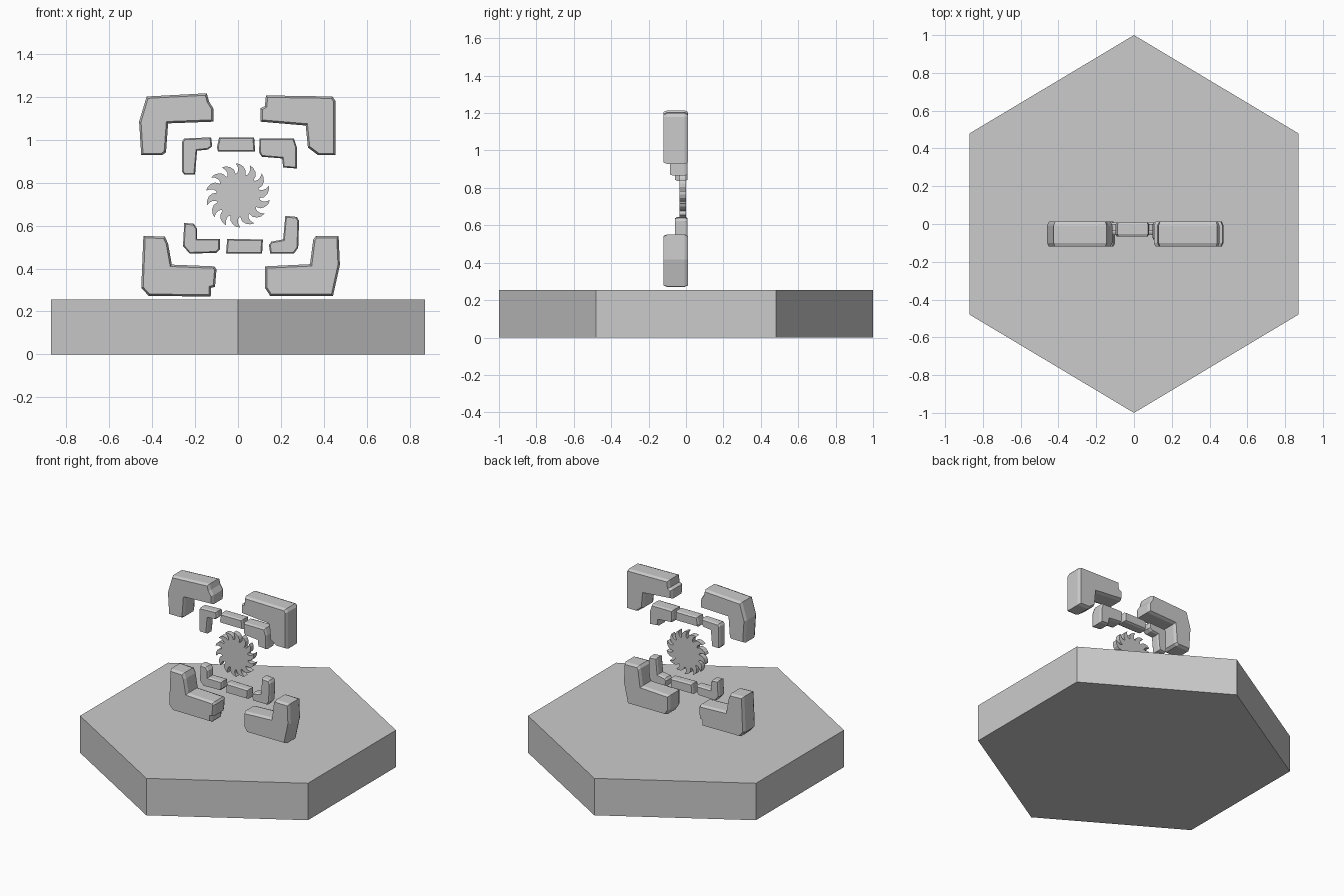
import bpy, bmesh, math

if "Cube" in bpy.data.objects:
    bpy.data.objects.remove(bpy.data.objects["Cube"])

grey = bpy.data.materials.new("stone grey")
grey.diffuse_color = (0.6, 0.6, 0.6, 1)
grey.use_nodes = True
grey.node_tree.nodes["Principled BSDF"].inputs["Base Color"].default_value = grey.diffuse_color


def slab(name, pts, y0, y1, t=0.0, d=0.0):
    """Extrude an x/z outline from y0 (front) to y1, with chamfered rims."""
    bm = bmesh.new()
    front = bm.faces.new([bm.verts.new((x, y0 + d, z)) for x, z in pts])
    ext = bmesh.ops.extrude_face_region(bm, geom=[front])["geom"]
    for g in ext:
        if isinstance(g, bmesh.types.BMVert):
            g.co.y = y1 - d
    bmesh.ops.recalc_face_normals(bm, faces=bm.faces[:])
    if t > 0:
        caps = [f for f in bm.faces if abs(f.normal.y) > 0.9]
        for f in caps:
            bmesh.ops.inset_region(bm, faces=[f], thickness=t, depth=d,
                                   use_even_offset=True)
    me = bpy.data.meshes.new(name)
    bm.to_mesh(me)
    bm.free()
    me.materials.append(grey)
    ob = bpy.data.objects.new(name, me)
    bpy.context.collection.objects.link(ob)
    return ob


# hexagonal base
bm = bmesh.new()
hexagon = [(0, -1), (.87, -.48), (.87, .48), (0, 1), (-.87, .48), (-.87, -.48)]
f = bm.faces.new([bm.verts.new((x, y, 0)) for x, y in hexagon])
for g in bmesh.ops.extrude_face_region(bm, geom=[f])["geom"]:
    if isinstance(g, bmesh.types.BMVert):
        g.co.z = 0.255
bmesh.ops.recalc_face_normals(bm, faces=bm.faces[:])
me = bpy.data.meshes.new("hex_base")
bm.to_mesh(me)
bm.free()
me.materials.append(grey)
bpy.context.collection.objects.link(bpy.data.objects.new("hex_base", me))

# large corner brackets
BIG = (-0.12, 0.012, 0.009, 0.02)
slab("outer_bracket_top_left", [
    (-.425, 1.2), (-.145, 1.215), (-.135, 1.177), (-.115, 1.145), (-.115, 1.083),
    (-.325, 1.075), (-.335, .94), (-.353, .927), (-.45, .927), (-.46, 1.083)], *BIG)
slab("outer_bracket_top_right", [
    (.13, 1.205), (.44, 1.2), (.453, 1.18), (.453, .927), (.373, .927),
    (.325, .963), (.315, 1.065), (.105, 1.083), (.105, 1.145), (.125, 1.155)], *BIG)
slab("outer_bracket_bottom_left", [
    (-.44, .552), (-.34, .548), (-.325, .515), (-.308, .418), (-.11, .41),
    (-.1, .395), (-.107, .315), (-.125, .31), (-.127, .27), (-.415, .272),
    (-.45, .31)], *BIG)
slab("outer_bracket_bottom_right", [
    (.363, .552), (.468, .55), (.474, .417), (.442, .272), (.15, .272),
    (.125, .31), (.125, .41), (.335, .42), (.35, .535)], *BIG)

# small inner brackets and bars
SMALL = (-0.058, 0.008, 0.006, 0.012)
slab("inner_bracket_top_left", [
    (-.25, 1.005), (-.125, 1.01), (-.12, .968), (-.14, .953), (-.19, .948),
    (-.2, .837), (-.25, .837), (-.26, .85), (-.26, .99)], *SMALL)
slab("inner_bracket_top_right", [
    (.1, 1.005), (.26, 1.005), (.274, .963), (.274, .865), (.21, .87),
    (.205, .912), (.11, .92), (.098, .94)], -0.085, 0.008, 0.006, 0.015)
slab("inner_bracket_bottom_left", [
    (-.25, .612), (-.205, .608), (-.19, .585), (-.19, .538), (-.084, .538),
    (-.084, .49), (-.1, .473), (-.225, .469), (-.256, .505)], *SMALL)
slab("inner_bracket_bottom_right", [
    (.22, .645), (.274, .64), (.284, .622), (.28, .497), (.26, .469),
    (.15, .469), (.144, .51), (.155, .525), (.21, .535)], *SMALL)
slab("inner_bar_top", [
    (-.088, 1.01), (.075, 1.01), (.08, .944), (-.093, .944), (-.098, .963)],
    -0.065, 0.008, 0.006, 0.012)
slab("inner_bar_bottom", [
    (-.05, .538), (.116, .535), (.112, .469), (-.056, .469)], *SMALL)

# central saw-toothed disc with hooked teeth
n = 14
tooth = [(.1, 0), (.121, .05), (.136, .16), (.146, .29), (.15, .42),
         (.133, .355), (.117, .335), (.104, .375)]
outline = []
for i in range(n):
    for r, a in tooth:
        a += 2 * math.pi * i / n - 0.12
        outline.append((r * math.cos(a), .74 + r * math.sin(a)))
slab("toothed_disc", outline, -0.035, 0.0)
